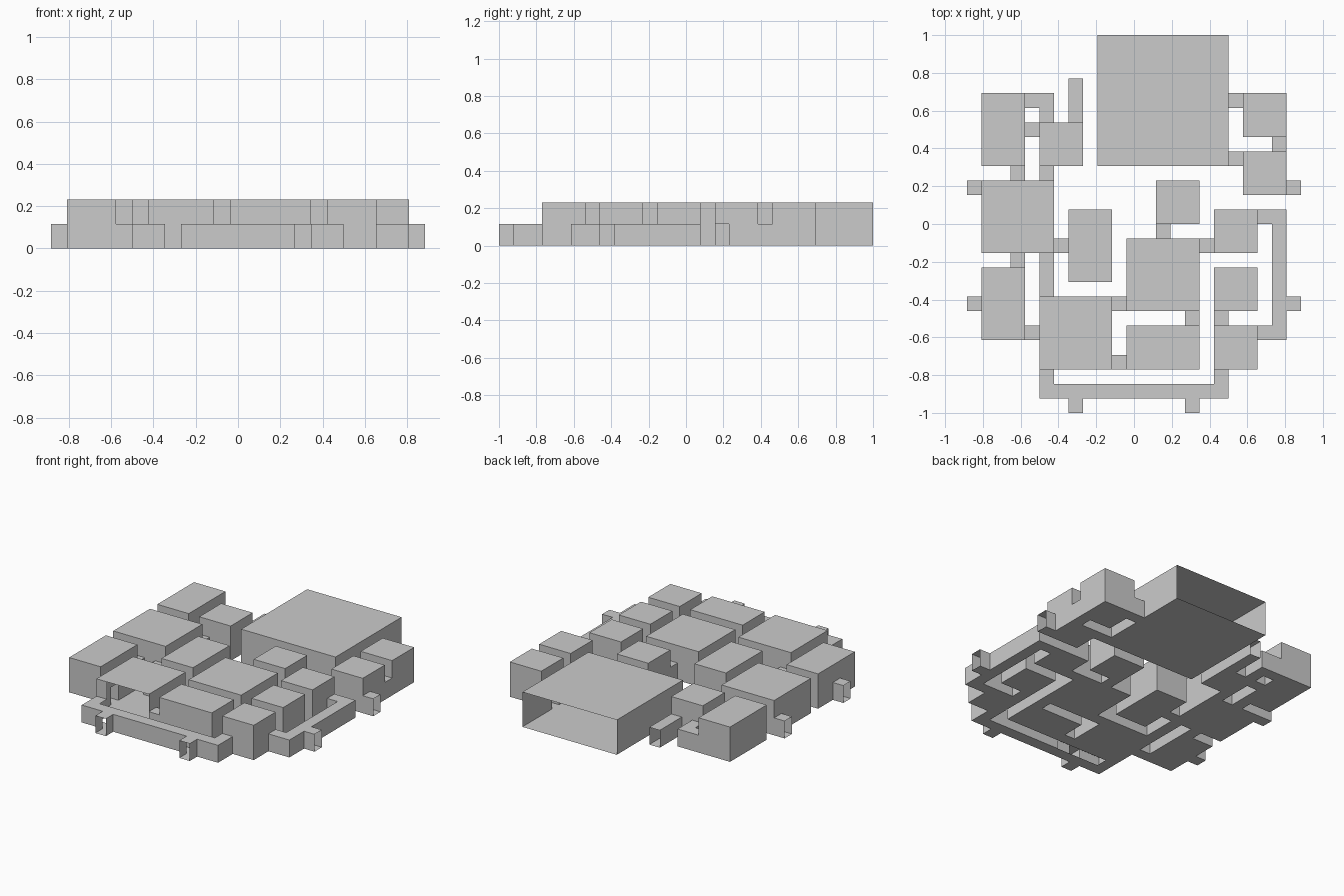
import bpy, bmesh

if "Cube" in bpy.data.objects:
    bpy.data.objects.remove(bpy.data.objects["Cube"])

U = 1 / 13                       # one floor-plan cell
CX, CY = 11.5, 13                # plan centre in cells
ROOM, HALL = 2, 1                # heights in levels
LEVEL = 1.5 * U

# Plan rectangles: x0, y0, x1, y1 in cells
rooms = {
    "great_hall": (9, 17, 18, 26),
    "back_left_room": (1, 17, 4, 22),
    "back_left_small_room": (5, 17, 8, 20),
    "left_room": (1, 11, 6, 16),
    "front_left_side_room": (1, 5, 4, 10),
    "inner_left_room": (7, 9, 10, 14),
    "front_left_room": (5, 3, 10, 8),
    "centre_room": (11, 7, 16, 12),
    "front_centre_room": (11, 3, 16, 6),
    "inner_back_room": (13, 13, 16, 16),
    "right_room_back": (17, 11, 20, 14),
    "right_room_middle": (17, 7, 20, 10),
    "right_room_front": (17, 3, 20, 6),
    "back_right_room": (19, 19, 22, 22),
    "right_side_room": (19, 15, 22, 18),
}
corridors = [
    (0, 15, 1, 16), (22, 15, 23, 16), (0, 7, 1, 8), (22, 7, 23, 8),
    (7, 0, 8, 1), (15, 0, 16, 1), (5, 1, 18, 2), (5, 2, 6, 3), (17, 2, 18, 3),
    (4, 5, 5, 6), (3, 10, 4, 11), (5, 8, 6, 11), (6, 11, 7, 12),
    (10, 7, 11, 8), (10, 3, 11, 4), (15, 6, 16, 7), (16, 11, 17, 12),
    (13, 12, 14, 13), (17, 6, 18, 7), (20, 5, 22, 6), (21, 6, 22, 13),
    (20, 13, 22, 14), (21, 18, 22, 19), (18, 21, 19, 22), (18, 17, 19, 18),
    (4, 19, 5, 20), (4, 21, 6, 22), (5, 20, 6, 21), (3, 16, 4, 17),
    (5, 16, 6, 17), (7, 20, 8, 23),
]
# Cells outside which walls are left open, besides the plan border
open_outside = {(7, 23)} | {(x, 2) for x in range(6, 10)}


def cells(r):
    return {(x, y) for x in range(r[0], r[2]) for y in range(r[1], r[3])}


height = {c: ROOM for r in rooms.values() for c in cells(r)}
hall_cells = set().union(*[cells(r) for r in corridors])
height.update({c: HALL for c in hall_cells})


def is_open(c):
    x, y = c
    return c in open_outside or x < 0 or x >= 23 or y < 0 or y >= 26


def shell(name, group):
    """Hollow thin shell over a group of cells, with doorways to neighbours."""
    bm = bmesh.new()

    def quad(pts):
        bm.faces.new([bm.verts.new(((x - CX) * U, (y - CY) * U, z * LEVEL))
                      for x, y, z in pts])

    for x, y in sorted(group):
        h = height[x, y]
        # floor and ceiling
        quad([(x, y, 0), (x, y + 1, 0), (x + 1, y + 1, 0), (x + 1, y, 0)])
        quad([(x, y, h), (x + 1, y, h), (x + 1, y + 1, h), (x, y + 1, h)])
        # walls, above any lower neighbour
        for dx, dy, a, b in ((0, -1, (x, y), (x + 1, y)),
                             (1, 0, (x + 1, y), (x + 1, y + 1)),
                             (0, 1, (x + 1, y + 1), (x, y + 1)),
                             (-1, 0, (x, y + 1), (x, y))):
            n = (x + dx, y + dy)
            if is_open(n):
                continue
            for k in range(height.get(n, 0), h):
                quad([(*a, k), (*b, k), (*b, k + 1), (*a, k + 1)])
    bmesh.ops.remove_doubles(bm, verts=bm.verts[:], dist=1e-4)
    bmesh.ops.dissolve_limit(bm, angle_limit=0.01, verts=bm.verts[:], edges=bm.edges[:])
    me = bpy.data.meshes.new(name)
    bm.to_mesh(me)
    bm.free()
    bpy.context.collection.objects.link(bpy.data.objects.new(name, me))


for name, r in rooms.items():
    shell(name, cells(r))
shell("corridors", hall_cells)
